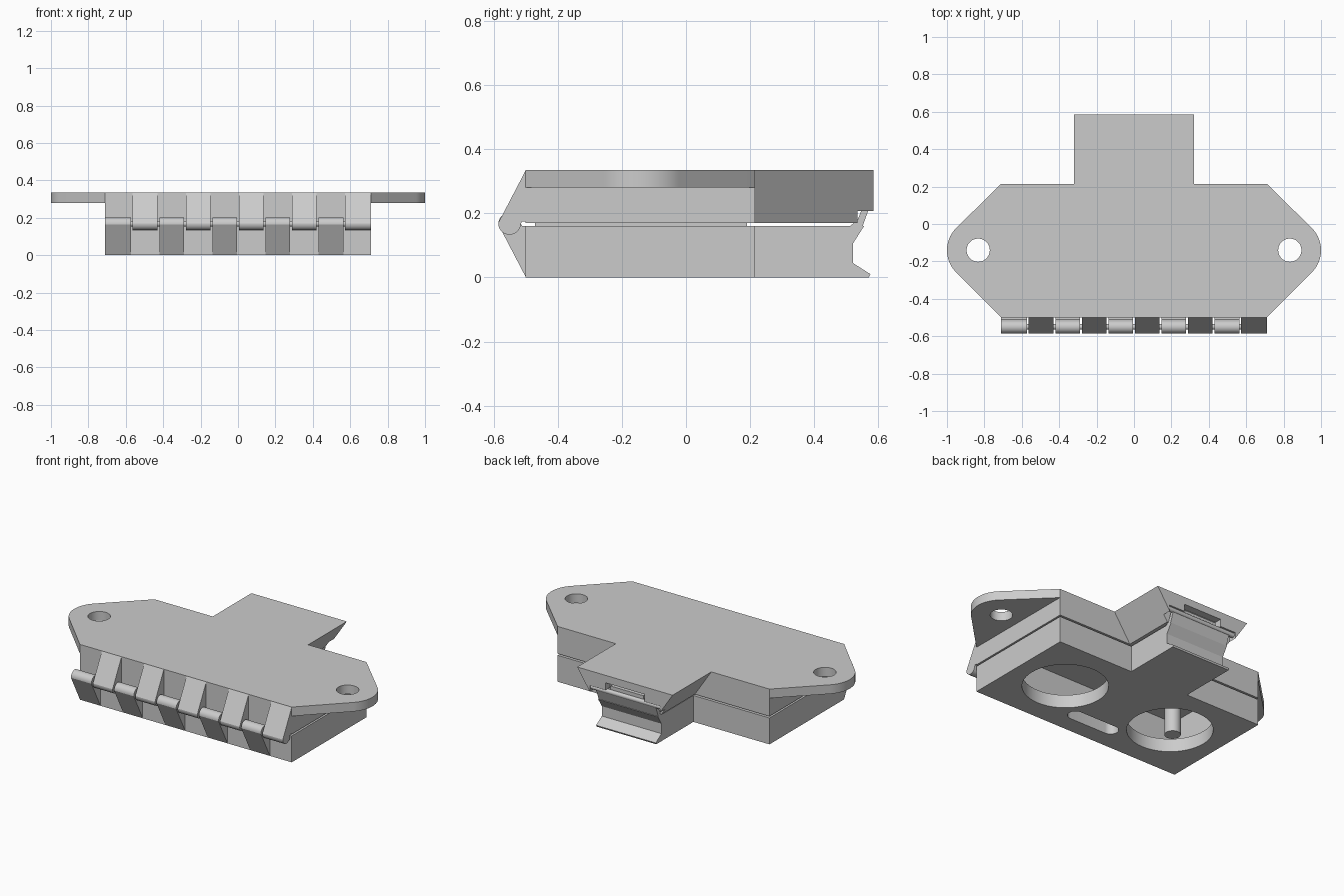
import bpy, bmesh
from math import sin, cos, pi, radians
from mathutils import Vector

if "Cube" in bpy.data.objects:
    bpy.data.objects.remove(bpy.data.objects["Cube"])

grey = bpy.data.materials.new("plain_grey")
grey.use_nodes = True
grey.diffuse_color = (0.6, 0.6, 0.6, 1)
grey.node_tree.nodes["Principled BSDF"].inputs["Base Color"].default_value = (0.6, 0.6, 0.6, 1)

W, FRONT, BACK = 0.71, -0.5, 0.215
TOP, SEAM, GAP_TOP = 0.335, 0.16, 0.17
EAR_X, EAR_Y = 0.833, -0.14


def prism(name, pts, lo, hi, axis="z"):
    """Extrude a 2D outline: (x, y) along z, (y, z) along x, or (x, z) along y."""
    place = {"z": lambda a, b, t: (a, b, t),
             "x": lambda a, b, t: (t, a, b),
             "y": lambda a, b, t: (a, t, b)}[axis]
    bm = bmesh.new()
    face = bm.faces.new([bm.verts.new(place(a, b, lo)) for a, b in pts])
    side = bmesh.ops.extrude_face_region(bm, geom=[face])
    verts = [v for v in side["geom"] if isinstance(v, bmesh.types.BMVert)]
    bmesh.ops.translate(bm, verts=verts, vec=Vector(place(0, 0, hi - lo)))
    bmesh.ops.recalc_face_normals(bm, faces=bm.faces)
    mesh = bpy.data.meshes.new(name)
    bm.to_mesh(mesh)
    bm.free()
    mesh.materials.append(grey)
    ob = bpy.data.objects.new(name, mesh)
    bpy.context.collection.objects.link(ob)
    return ob


def rect(x0, x1, y0, y1):
    return [(x0, y0), (x1, y0), (x1, y1), (x0, y1)]


def arc(cx, cy, r, start=0, end=360, n=48):
    full = end - start == 360
    steps = n if full else n + 1
    angles = [radians(start + (end - start) * i / n) for i in range(steps)]
    return [(cx + r * cos(t), cy + r * sin(t)) for t in angles]


def combine(ob, others, operation):
    """Boolean the other solids into ob and discard them."""
    for other in others:
        mod = ob.modifiers.new("bool", "BOOLEAN")
        mod.operation, mod.solver, mod.object = operation, "EXACT", other
    graph = bpy.context.evaluated_depsgraph_get()
    mesh = bpy.data.meshes.new_from_object(ob.evaluated_get(graph))
    ob.modifiers.clear()
    ob.data = mesh
    for other in others:
        bpy.data.objects.remove(other)


# Lower shell with its latch tongue
base = prism("lower_shell", rect(-W, W, FRONT, BACK), 0, SEAM)
latch = [(0.1, 0), (0.57, 0), (0.575, 0.01), (0.52, 0.045), (0.52, 0.105),
         (0.555, SEAM), (0.1, SEAM)]
combine(base, [prism("latch", latch, -0.2, 0.2, "x")], "UNION")

# Round openings, finger slot and hollow interior
slot = arc(0.125, -0.35, 0.045, -90, 90, 16) + arc(-0.125, -0.35, 0.045, 90, 270, 16)
cuts = [prism("round_cut", arc(s * 0.375, EAR_Y, 0.238), -0.1, 0.3) for s in (-1, 1)]
cuts += [prism("slot_cut", slot, -0.1, 0.3),
         prism("hollow_cut", rect(-0.65, 0.65, -0.44, 0.155), 0.08, 0.3)]
combine(base, cuts, "DIFFERENCE")

# Thin sealing lip between the two shells
lip = prism("sealing_lip", rect(-0.68, 0.68, -0.47, 0.19), SEAM - 0.01, GAP_TOP + 0.01)
combine(lip, [prism("lip_cut", rect(-0.65, 0.65, -0.44, 0.155), 0, 0.3)], "DIFFERENCE")

# Upper shell: body, eared flange and tapered tongue
lid = prism("upper_shell", rect(-W, W, FRONT, BACK), GAP_TOP, 0.3)
flange = ([(-W, FRONT), (W, FRONT)] + arc(EAR_X, EAR_Y, 0.167, -45, 45, 24)
          + [(W, BACK), (-W, BACK)] + arc(-EAR_X, EAR_Y, 0.167, 135, 225, 24))
tongue = [(-0.21, GAP_TOP), (0.21, GAP_TOP), (0.32, TOP), (-0.32, TOP)]
combine(lid, [prism("flange", flange, 0.28, TOP),
              prism("tongue", tongue, 0.1, 0.585, "y")], "UNION")
cuts = [prism("ear_cut", arc(s * EAR_X, EAR_Y, 0.062), 0.2, 0.4) for s in (-1, 1)]
cuts += [prism("lid_hollow", rect(-0.65, 0.65, -0.44, 0.155), 0.1, 0.28),
         prism("hook_recess", rect(-0.235, 0.235, 0.535, 0.7), 0.1, 0.245),
         prism("tongue_slot", rect(-0.13, 0.13, 0.54, 0.7), 0.24, 0.29)]
combine(lid, cuts, "DIFFERENCE")

# Latch hook, its rod and the bar inside the slot
hook = [(0.5, 0.15), (0.547, 0.15), (0.578, 0.235), (0.56, 0.24), (0.535, 0.18)]
prism("latch_hook", hook, -0.2, 0.2, "x")
prism("latch_rod", arc(0.567, 0.233, 0.014, n=20), -0.233, 0.233, "x")
prism("slot_bar", rect(0.54, 0.565, 0.245, 0.268), -0.11, 0.11, "x")

# Peg hanging inside the shell
prism("inner_peg", arc(-0.52, -0.29, 0.045, n=32), 0.09, 0.29)

# Interleaved hinge knuckles, alternately on the lower and upper shells
lower = ([(FRONT + 0.005, 0.002), (FRONT, 0.002), (-0.585, 0.165)]
         + arc(-0.55, 0.167, 0.035, 175, 0, 16) + [(-0.51, SEAM), (FRONT + 0.005, SEAM)])
upper = [(y, TOP - z) for y, z in lower]
pitch = 2 * W / 10
for i in range(10):
    x0 = -W + i * pitch
    x1 = x0 + pitch
    start = x0 if i == 0 else x0 + 0.005
    end = x1 if i == 9 else x1 - 0.005
    kind, outline = (("lower", lower), ("upper", upper))[i % 2]
    prism(f"{kind}_knuckle_{i // 2 + 1}", outline, start, end, "x")

# Hinge pin through all the knuckles
prism("hinge_pin", arc(-0.55, 0.1675, 0.015, n=20), -W + 0.01, W - 0.01, "x")

# Smooth the round surfaces and keep the edges crisp
bpy.ops.object.select_all(action="DESELECT")
for ob in bpy.context.collection.objects:
    if ob.type == "MESH" and grey.name in ob.data.materials:
        ob.select_set(True)
        bpy.context.view_layer.objects.active = ob
bpy.ops.object.shade_smooth_by_angle(angle=radians(25))
